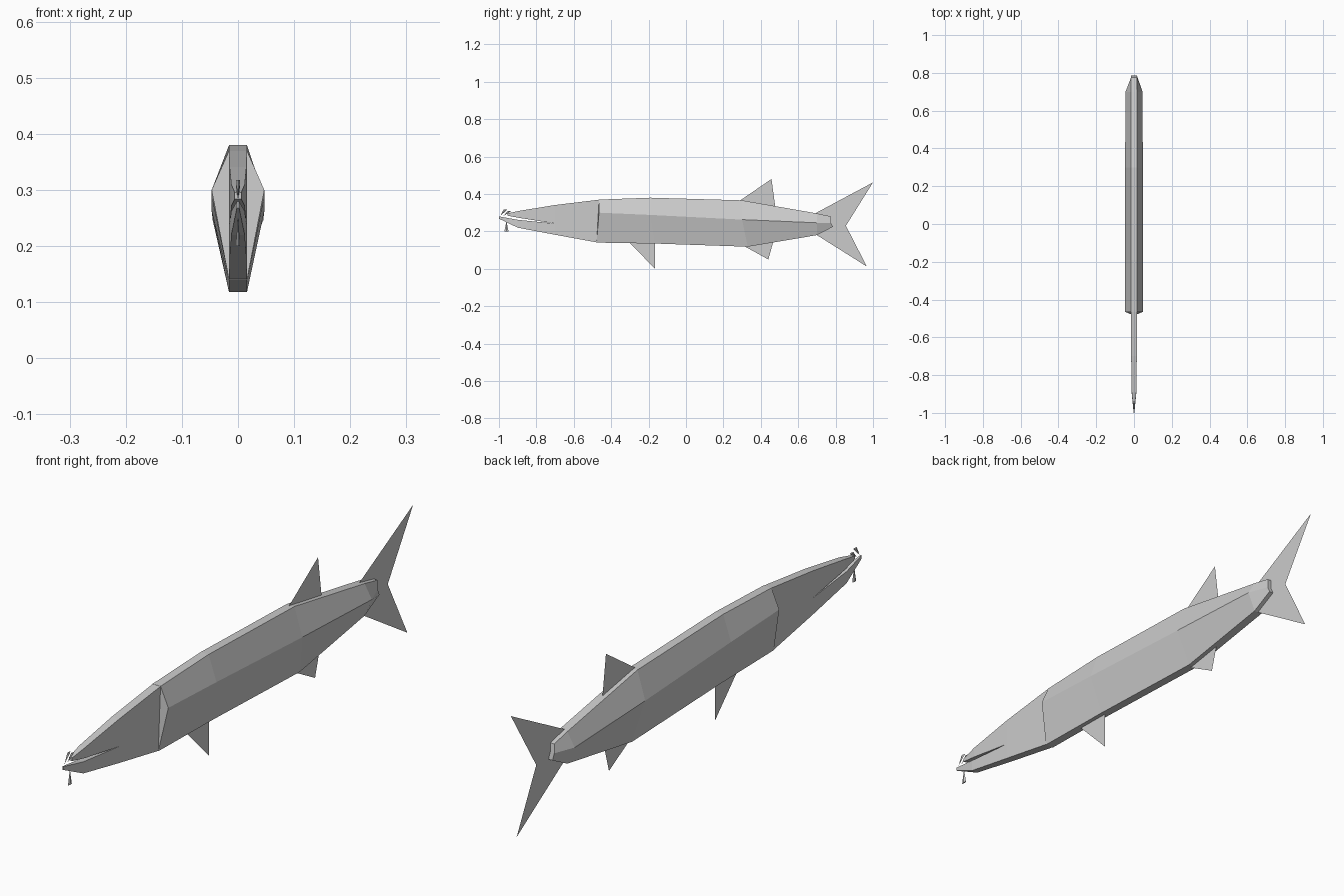
import bpy, bmesh, math
from mathutils import Vector

cube = bpy.data.objects.get("Cube")
if cube:
    bpy.data.objects.remove(cube, do_unlink=True)

grey = bpy.data.materials.new("light grey")
grey.use_nodes = True
grey.diffuse_color = (0.6, 0.6, 0.6, 1)
grey.node_tree.nodes["Principled BSDF"].inputs["Base Color"].default_value = (0.6, 0.6, 0.6, 1)


def finish(name, bm, solid=True):
    if solid:
        bmesh.ops.recalc_face_normals(bm, faces=bm.faces)
    mesh = bpy.data.meshes.new(name)
    bm.to_mesh(mesh)
    bm.free()
    mesh.materials.append(grey)
    obj = bpy.data.objects.new(name, mesh)
    bpy.context.collection.objects.link(obj)
    return obj


def loft(name, sections):
    """Join closed cross-sections of equal point count and cap the ends."""
    bm = bmesh.new()
    rings = [[bm.verts.new(p) for p in s] for s in sections]
    n = len(rings[0])
    for a, b in zip(rings, rings[1:]):
        for i in range(n):
            j = (i + 1) % n
            bm.faces.new((a[i], a[j], b[j], b[i]))
    bm.faces.new(rings[0])
    bm.faces.new(rings[-1])
    return finish(name, bm)


def fin(name, outline):
    """Flat sheet on the centre plane from (y, z) points."""
    bm = bmesh.new()
    bm.faces.new([bm.verts.new((0, y, z)) for y, z in outline])
    return finish(name, bm, False)


def tooth(name, tip, base, half_y, half_x):
    """Slim four-sided spike with its diamond base at one end."""
    bm = bmesh.new()
    ty, tz = tip
    by, bz = base
    top = bm.verts.new((0, ty, tz))
    ring = [bm.verts.new((x, by + y, bz)) for x, y in
            ((half_x, 0), (0, half_y), (-half_x, 0), (0, -half_y))]
    for i in range(4):
        bm.faces.new((top, ring[i], ring[(i + 1) % 4]))
    bm.faces.new(ring)
    return finish(name, bm)


# Body: hexagonal sections (y top, y bottom, z top, z middle, z bottom, half width)
RIDGE = 0.016
body = [(-0.465, -0.478, 0.370, 0.300, 0.140, 0.047),
        (-0.19, -0.165, 0.380, 0.288, 0.135, 0.047),
        (0.30, 0.33, 0.366, 0.263, 0.118, 0.047),
        (0.70, 0.70, 0.296, 0.246, 0.180, 0.045),
        (0.775, 0.785, 0.280, 0.246, 0.224, RIDGE)]
loft("body", [[(-RIDGE, yt, zt), (RIDGE, yt, zt), (w, yt, zm),
               (RIDGE, yb, zb), (-RIDGE, yb, zb), (-w, yt, zm)]
              for yt, yb, zt, zm, zb, w in body])


# Jaws: slim box sections (y, z top, z bottom, half width)
def jaw(name, rows):
    loft(name, [[(-w, y, t), (w, y, t), (w, y, b), (-w, y, b)] for y, t, b, w in rows])


jaw("upper_jaw", [(-0.46, 0.370, 0.238, 0.016), (-0.70, 0.341, 0.242, 0.015),
                  (-0.89, 0.310, 0.272, 0.012), (-0.955, 0.296, 0.284, 0.006)])
jaw("lower_jaw", [(-0.47, 0.240, 0.140, 0.016), (-0.70, 0.242, 0.182, 0.015),
                  (-0.90, 0.262, 0.220, 0.012), (-1.0, 0.280, 0.268, 0.002)])

# Teeth at the snout
tooth("lower_tooth", (-0.96, 0.255), (-0.96, 0.20), 0.011, 0.004)
tooth("upper_tooth_front", (-0.992, 0.283), (-0.965, 0.318), 0.010, 0.004)
tooth("upper_tooth_rear", (-0.975, 0.283), (-0.945, 0.308), 0.010, 0.004)

# Fins
fin("dorsal_fin", [(0.29, 0.366), (0.457, 0.48), (0.477, 0.333)])
fin("anal_fin", [(0.315, 0.119), (0.44, 0.05), (0.466, 0.142)])
fin("pelvic_fin", [(-0.30, 0.137), (-0.165, 0.0), (-0.165, 0.137)])
fin("tail_fin", [(0.69, 0.296), (1.0, 0.462), (0.855, 0.23), (0.967, 0.012), (0.70, 0.18)])
